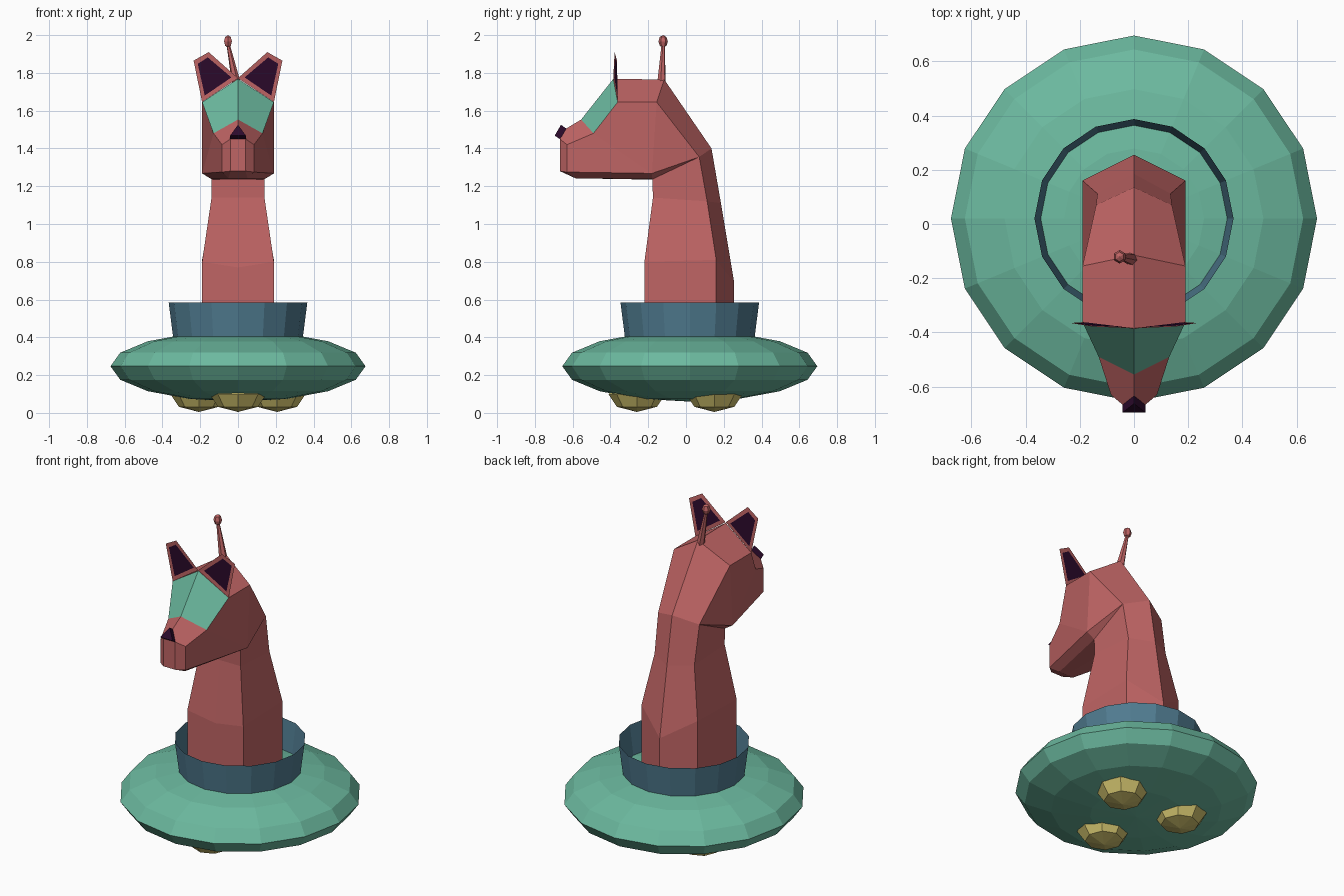
import bpy, bmesh
from mathutils import Vector

if "Cube" in bpy.data.objects:
    bpy.data.objects.remove(bpy.data.objects["Cube"])


def material(name, rgb):
    m = bpy.data.materials.new(name)
    m.diffuse_color = (*rgb, 1)
    m.use_nodes = True
    m.node_tree.nodes["Principled BSDF"].inputs["Base Color"].default_value = m.diffuse_color
    return m


RED = material("red", (0.53, 0.13, 0.13))
GREEN = material("green", (0.15, 0.49, 0.35))
BLUE = material("blue", (0.08, 0.20, 0.28))
YELLOW = material("yellow", (0.62, 0.53, 0.15))
DARK = material("dark_purple", (0.025, 0.003, 0.025))


def finish(bm, name, *mats):
    me = bpy.data.meshes.new(name)
    bm.to_mesh(me)
    bm.free()
    ob = bpy.data.objects.new(name, me)
    for m in mats:
        me.materials.append(m)
    bpy.context.collection.objects.link(ob)
    return ob


def ball(name, center, radii, segments, rings, mat):
    bm = bmesh.new()
    bmesh.ops.create_uvsphere(bm, u_segments=segments, v_segments=rings, radius=1)
    bmesh.ops.scale(bm, vec=radii, verts=bm.verts)
    bmesh.ops.translate(bm, vec=center, verts=bm.verts)
    return finish(bm, name, mat)


def mirrored(name, points, faces, special, *mats):
    """Half mesh from named points, mirrored over x; special faces get slot 1."""
    bm = bmesh.new()
    v = {k: bm.verts.new(p) for k, p in points.items()}
    for f in faces + special:
        face = bm.faces.new([v[k] for k in f.split()])
        face.material_index = int(f in special)
    bmesh.ops.mirror(bm, geom=bm.verts[:] + bm.edges[:] + bm.faces[:],
                     axis='X', merge_dist=0.001)
    bmesh.ops.recalc_face_normals(bm, faces=bm.faces)
    return finish(bm, name, *mats)


# Saucer, its three under-lights and the open collar
ball("saucer", (0, 0.02, 0.247), (0.675, 0.675, 0.187), 16, 8, GREEN)
for i, (x, y) in enumerate([(0, -0.26), (0.207, 0.15), (-0.207, 0.15)]):
    ball(f"under_light_{i + 1}", (x, y, 0.098), (0.15, 0.15, 0.093), 8, 4, YELLOW)

bm = bmesh.new()
bmesh.ops.create_cone(bm, cap_ends=False, segments=16,
                      radius1=0.342, radius2=0.367, depth=0.195)
bmesh.ops.translate(bm, vec=(0, 0.02, 0.4875), verts=bm.verts)
finish(bm, "collar", BLUE)

# Neck and head (m = centre line, f = front corner, b = back corner)
P = {
    "Afm": (0, -.22, .40), "Af": (.19, -.22, .40), "Ab": (.19, .16, .40), "Abm": (0, .255, .40),
    "Bfm": (0, -.22, .77), "Bf": (.19, -.22, .80), "Bb": (.19, .16, .81), "Bbm": (0, .255, .69),
    "Cfm": (0, -.175, 1.14), "Cf": (.14, -.175, 1.14), "Cb": (.135, .112, 1.12), "Cbm": (0, .185, 1.11),
    "Db": (.14, .07, 1.355), "Dbm": (0, .135, 1.40),
    "Eb": (.19, -.155, 1.645), "Ebm": (0, -.115, 1.765),
    "brow": (.19, -.362, 1.645), "browm": (0, -.385, 1.768),
    "cheek": (.13, -.49, 1.48), "bridge": (0, -.555, 1.553),
    "lip": (.085, -.63, 1.42), "tip": (0, -.635, 1.505),
    "Mt": (.04, -.668, 1.45), "Mtm": (0, -.668, 1.45),
    "Mb": (.04, -.668, 1.28), "Mbm": (0, -.668, 1.28),
    "S": (.085, -.63, 1.275), "J": (.19, -.18, 1.268),
    "K": (.05, -.585, 1.242), "Km": (0, -.585, 1.242),
    "T": (.14, -.178, 1.237), "Tm": (0, -.178, 1.235),
}
F = []
for lo, hi in ("AB", "BC"):
    for p, q in (("fm", "f"), ("f", "b"), ("b", "bm")):
        F.append(f"{lo}{p} {lo}{q} {hi}{q} {hi}{p}")
F += [
    "Cb Cbm Dbm Db", "Db Dbm Ebm Eb", "Cfm Cf T Tm",
    "Cf Cb Db T", "T Db J", "J Db Eb",
    "Ebm browm brow Eb", "Eb brow cheek J", "cheek lip S J", "lip Mt Mb S",
    "bridge tip Mt lip cheek", "tip Mtm Mt", "Mtm Mbm Mb Mt",
    "J S K T", "S Mb K", "Mb Mbm Km K", "T K Km Tm",
]
mirrored("neck_and_head", P, F, ["browm bridge cheek brow"], RED, GREEN)

# Nose wedge
N = {"a": (0, -.662, 1.525), "b": (.042, -.695, 1.468), "c": (0, -.695, 1.468),
     "d": (0, -.63, 1.503), "e": (.042, -.668, 1.45), "f": (0, -.668, 1.45)}
mirrored("nose", N, ["a c b", "a b e d", "b c f e", "d e f"], [], DARK)

# Ears: thin sheets with a dark inner panel
outer = [(0, -.385, 1.772), (.19, -.362, 1.645), (.235, -.365, 1.865), (.155, -.378, 1.91)]
inner = [(.035, -.38, 1.776), (.176, -.363, 1.68), (.213, -.366, 1.848), (.16, -.375, 1.882)]
E = {f"o{i}": p for i, p in enumerate(outer)} | {f"i{i}": p for i, p in enumerate(inner)}
ring = [f"o{i} o{(i + 1) % 4} i{(i + 1) % 4} i{i}" for i in range(4)]
mirrored("ears", E, ring, ["i0 i1 i2 i3"], RED, DARK)

# Leaning antenna with a bead on top
a, b = Vector((-.008, -.13, 1.74)), Vector((-.052, -.121, 1.95))
bm = bmesh.new()
bmesh.ops.create_cone(bm, cap_ends=True, segments=6, radius1=.024, radius2=.009,
                      depth=(b - a).length)
bmesh.ops.rotate(bm, matrix=(b - a).to_track_quat('Z', 'Y').to_matrix(), verts=bm.verts)
bmesh.ops.translate(bm, vec=(a + b) / 2, verts=bm.verts)
finish(bm, "antenna", RED)
ball("antenna_bead", (-.053, -.121, 1.967), (.024, .025, .033), 6, 4, RED)
